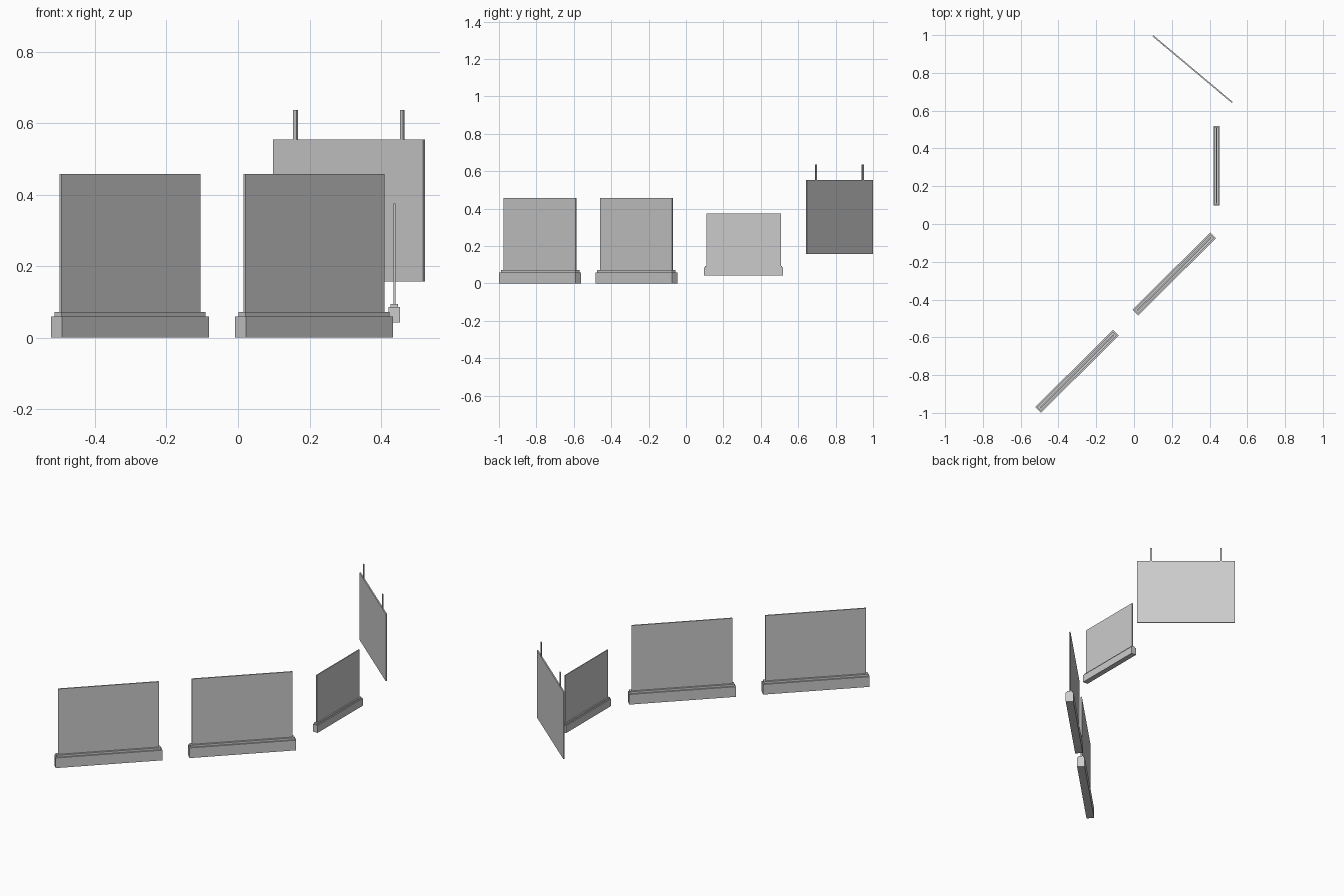
import bpy, math
from mathutils import Matrix

if "Cube" in bpy.data.objects:
    bpy.data.objects.remove(bpy.data.objects["Cube"])


def box(name, size, centre, frame):
    """Box of given size, placed in the local frame of its sign."""
    hx, hy, hz = (s / 2 for s in size)
    verts = [(x, y, z) for z in (-hz, hz) for x, y in ((-hx, -hy), (hx, -hy), (hx, hy), (-hx, hy))]
    faces = [(3, 2, 1, 0), (4, 5, 6, 7)] + [(i, (i + 1) % 4, (i + 1) % 4 + 4, i + 4) for i in range(4)]
    mesh = bpy.data.meshes.new(name)
    mesh.from_pydata(verts, [], faces)
    mesh.transform(frame @ Matrix.Translation(centre))
    obj = bpy.data.objects.new(name, mesh)
    bpy.context.collection.objects.link(obj)
    return obj


def frame_at(x, y, z, degrees, scale=1):
    return (Matrix.Translation((x, y, z))
            @ Matrix.Rotation(math.radians(degrees), 4, 'Z')
            @ Matrix.Scale(scale, 4))


PLATE_L, PLATE_T, PLATE_H = 0.548, 0.0075, 0.397


def standing_sign(prefix, frame):
    # stepped foot: plinth and raised holder
    box(prefix + "_base", (0.58, 0.043, 0.06), (0, 0, 0.03), frame)
    box(prefix + "_holder", (0.568, 0.028, 0.012), (0, 0, 0.066), frame)
    # upright panel
    box(prefix + "_panel", (PLATE_L, PLATE_T, PLATE_H), (0, 0, 0.458 - PLATE_H / 2), frame)


standing_sign("front_sign", frame_at(-0.302, -0.78, 0, 44.8))
standing_sign("middle_sign", frame_at(0.2125, -0.265, 0, 44.8))
standing_sign("small_sign", frame_at(0.437, 0.308, 0.042, 90, 0.727))

# hanging sign: panel with two flat hanger rods
hang = frame_at(0.31, 0.82, 0.157, -40)
box("hanging_panel", (PLATE_L, PLATE_T, PLATE_H), (0, 0, PLATE_H / 2), hang)
for side, name in ((-1, "left"), (1, "right")):
    box(name + "_hanger", (0.012, 0.006, 0.083), (side * 0.195, 0, PLATE_H + 0.0415), hang)
